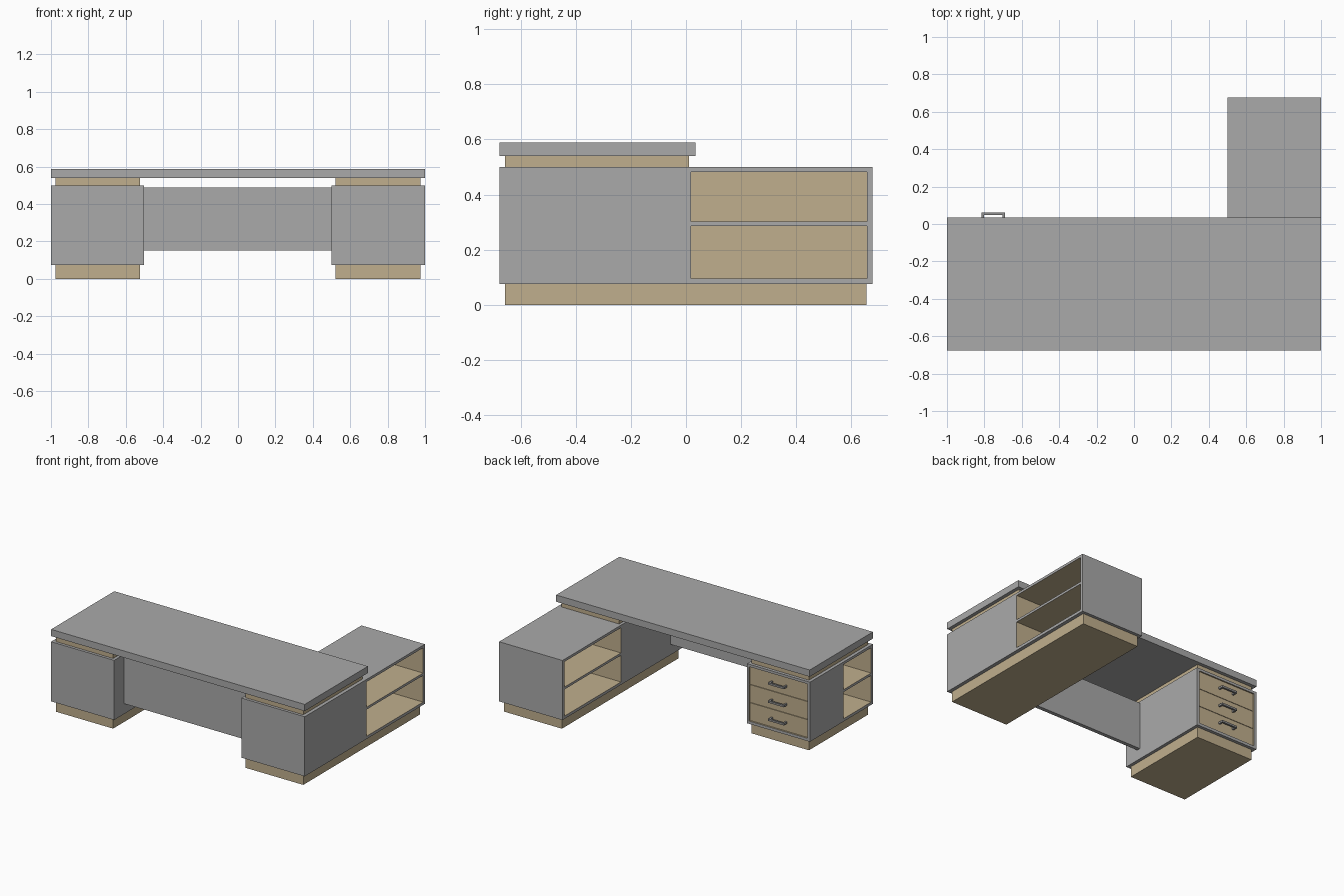
import bpy, bmesh
from mathutils import Vector

if "Cube" in bpy.data.objects:
    bpy.data.objects.remove(bpy.data.objects["Cube"])


def material(name, rgb):
    m = bpy.data.materials.new(name)
    m.diffuse_color = (*rgb, 1)
    m.use_nodes = True
    m.node_tree.nodes["Principled BSDF"].inputs["Base Color"].default_value = m.diffuse_color
    return m


GREY = material("grey laminate", (0.40, 0.40, 0.40))
TAN = material("light wood", (0.53, 0.43, 0.27))
METAL = material("handle metal", (0.28, 0.28, 0.28))


def finish(name, bm, mats):
    me = bpy.data.meshes.new(name)
    bmesh.ops.recalc_face_normals(bm, faces=bm.faces)
    bm.to_mesh(me)
    bm.free()
    for m in mats:
        me.materials.append(m)
    ob = bpy.data.objects.new(name, me)
    bpy.context.collection.objects.link(ob)
    return ob


def add_box(bm, lo, hi):
    vs = bmesh.ops.create_cube(bm, size=1)["verts"]
    lo, hi = Vector(lo), Vector(hi)
    for v in vs:
        v.co = (lo + hi) / 2 + v.co * (hi - lo)


def box(name, lo, hi, mat):
    bm = bmesh.new()
    add_box(bm, lo, hi)
    return finish(name, bm, [mat])


def cabinet(name, lo, hi, cuts, pockets):
    """Grey box with wood-lined pockets. cuts: (axis, value);
    pockets: (axis, outward sign, depth, low corner, high corner)."""
    bm = bmesh.new()
    add_box(bm, lo, hi)
    for axis, value in cuts:
        n = Vector((0, 0, 0))
        n[axis] = 1
        bmesh.ops.bisect_plane(bm, geom=bm.verts[:] + bm.edges[:] + bm.faces[:],
                               plane_co=n * value, plane_no=n)
    for axis, sign, depth, plo, phi in pockets:
        bm.normal_update()
        sel = []
        for f in bm.faces:
            c = f.calc_center_median()
            skin = hi[axis] if sign > 0 else lo[axis]
            if (abs(c[axis] - skin) < 1e-4 and f.normal[axis] * sign > 0.9 and
                    all(plo[i] < c[i] < phi[i] for i in range(3) if i != axis)):
                sel.append(f)
        new = bmesh.ops.extrude_face_region(bm, geom=sel)["geom"]
        move = Vector((0, 0, 0))
        move[axis] = -sign * depth
        bmesh.ops.translate(bm, vec=move, verts=[g for g in new if isinstance(g, bmesh.types.BMVert)])
        left = [f for f in sel if f.is_valid]
        if left:
            bmesh.ops.delete(bm, geom=left, context='FACES')
    # faces inside the outer skin are wood
    for f in bm.faces:
        c = f.calc_center_median()
        if all(lo[i] + 1e-4 < c[i] < hi[i] - 1e-4 for i in range(3)):
            f.material_index = 1
    return finish(name, bm, [GREY, TAN])


# desktop, spacers, plinths and modesty panel
box("desktop", (-1, -0.677, 0.54), (1, 0.035, 0.588), GREY)
box("modesty_panel", (-0.505, -0.567, 0.15), (0.5, -0.54, 0.488), GREY)
for side, x0, x1, back in (("left", -0.977, -0.525, 0.01), ("right", 0.52, 0.975, 0.655)):
    box(side + "_spacer", (x0, -0.657, 0.5), (x1, 0.01, 0.54), TAN)
    box(side + "_plinth", (x0, -0.657, 0), (x1, back, 0.075), TAN)

# pedestals with open shelves
shelf_z = ((0.095, 0.285), (0.302, 0.482))
z_cuts = [(2, z) for pair in shelf_z for z in pair]

cabinet("right_cabinet", (0.5, -0.677, 0.075), (1, 0.677, 0.5),
        z_cuts + [(1, 0.018), (1, 0.657)],
        [(0, s, 0.24, (0, 0.018, a), (0, 0.657, b)) for s in (-1, 1) for a, b in shelf_z])

cabinet("left_cabinet", (-1, -0.677, 0.075), (-0.503, 0.032, 0.5),
        z_cuts + [(1, -0.657), (1, -0.345), (0, -0.982), (0, -0.521)],
        [(0, -1, 0.24, (0, -0.657, a), (0, -0.345, b)) for a, b in shelf_z] +
        [(1, 1, 0.015, (-0.982, 0, 0.095), (-0.521, 0, 0.482))])

# drawers with bar handles
for i in range(3):
    z = 0.16 + i * 0.129
    box(f"drawer_front_{i + 1}", (-0.98, 0.012, z - 0.063), (-0.523, 0.024, z + 0.063), TAN)
    bm = bmesh.new()
    add_box(bm, (-0.815, 0.048, z - 0.007), (-0.69, 0.061, z + 0.007))
    for x in (-0.815, -0.702):
        add_box(bm, (x, 0.02, z - 0.007), (x + 0.012, 0.048, z + 0.007))
    finish(f"drawer_handle_{i + 1}", bm, [METAL])
